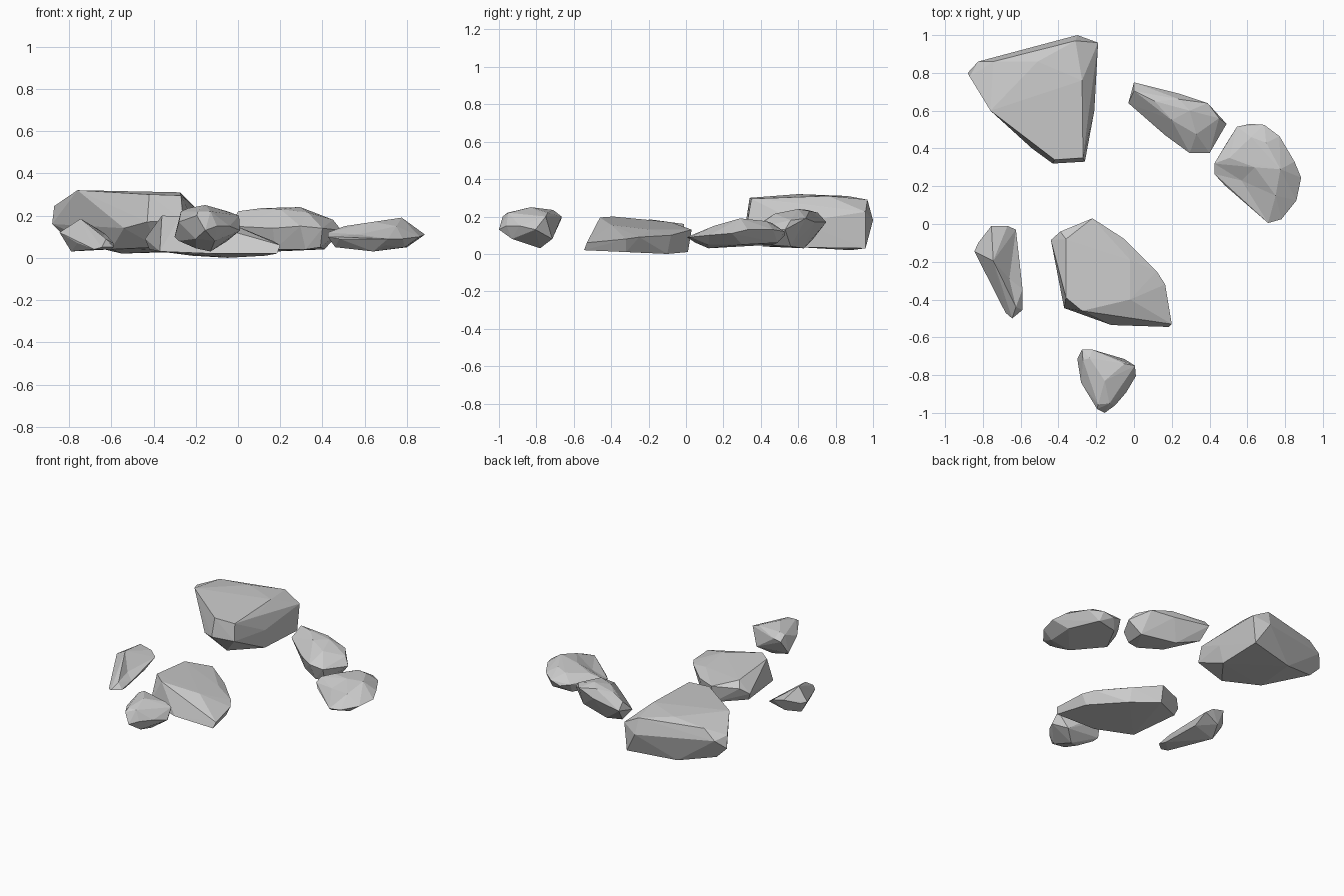
import bpy, bmesh
from mathutils import Vector


def dent(bm, point, count):
    """Replace the nearest patch of faces with a fan around a sunken point."""
    d = Vector(point)
    dist = lambda f: (f.calc_center_median() - d).length
    patch = {min(bm.faces, key=dist)}
    while len(patch) < count:
        ring = {g for f in patch for e in f.edges for g in e.link_faces} - patch
        patch.add(min(ring, key=dist))
    rim = [e.verts[:] for f in patch for e in f.edges
           if sum(g in patch for g in e.link_faces) == 1]
    bmesh.ops.delete(bm, geom=list(patch), context='FACES')
    centre = bm.verts.new(d)
    for a, b in rim:
        bm.faces.new((a, b, centre))


def rock(name, crown, girdle, base, dents=()):
    """Faceted stone: convex hull of three rough rings, with patches pushed in at the dents."""
    bm = bmesh.new()
    for p in crown + girdle + base:
        bm.verts.new(p)
    bmesh.ops.convex_hull(bm, input=bm.verts[:])
    bmesh.ops.delete(bm, geom=[v for v in bm.verts if not v.link_faces], context='VERTS')
    for point, count in dents:
        dent(bm, point, count)
    bmesh.ops.recalc_face_normals(bm, faces=bm.faces[:])
    mesh = bpy.data.meshes.new(name)
    bm.to_mesh(mesh)
    bm.free()
    bpy.context.collection.objects.link(bpy.data.objects.new(name, mesh))


# Large slab at the back left
rock("large_back_rock",
     [(-.76, .60, .32), (-.745, .86, .29), (-.51, .86, .31), (-.31, .97, .29),
      (-.275, .76, .31), (-.42, .34, .30), (-.27, .35, .295), (-.245, .55, .275)],
     [(-.88, .80, .16), (-.87, .78, .245), (-.825, .86, .22), (-.30, 1.0, .18),
      (-.19, .96, .225), (-.21, .60, .17), (-.26, .33, .18), (-.43, .32, .17), (-.54, .40, .14)],
     [(-.80, .80, .08), (-.60, .55, .04), (-.38, .42, .05), (-.225, .62, .035),
      (-.21, .96, .03), (-.55, .88, .02)])

# Broad flat stone at the front centre
rock("centre_rock",
     [(-.36, -.08, .17), (-.36, -.39, .20), (-.275, -.46, .195),
      (-.02, -.40, .155), (-.02, -.19, .13)],
     [(-.22, .03, .13), (-.05, -.08, .10), (.12, -.25, .09), (.165, -.32, .08),
      (.20, -.53, .06), (-.39, -.04, .13), (-.44, -.085, .09)],
     [(.185, -.545, .02), (-.12, -.535, .02), (-.37, -.445, .03), (-.42, -.10, .04),
      (-.22, .01, .01), (-.05, -.10, 0), (.13, -.32, .01)])

# Narrow shard on the left
rock("left_shard",
     [(-.755, -.01, .16), (-.67, -.01, .14), (-.745, -.195, .185), (-.625, -.44, .09)],
     [(-.845, -.145, .12), (-.825, -.10, .12), (-.625, -.03, .11), (-.59, -.345, .07),
      (-.59, -.455, .05), (-.76, -.31, .07)],
     [(-.645, -.50, .05), (-.68, -.47, .04), (-.79, -.16, .03), (-.74, -.05, .07),
      (-.63, -.14, .06), (-.60, -.40, .04)],
     dents=[((-.66, -.29, .095), 2)])

# Small round stone at the very front
rock("front_pebble",
     [(-.155, -.83, .25), (-.235, -.71, .235), (-.27, -.72, .22), (-.05, -.74, .22),
      (-.19, -.955, .22), (-.13, -.95, .22)],
     [(-.275, -.665, .19), (-.22, -.665, .20), (.005, -.75, .20), (.01, -.805, .13),
      (-.04, -.89, .15), (-.10, -.96, .15), (-.155, -1.0, .13), (-.195, -.98, .20),
      (-.28, -.84, .17), (-.30, -.715, .10)],
     [(-.05, -.715, .08), (-.13, -.78, .03), (-.20, -.80, .045), (-.28, -.74, .08),
      (-.20, -.93, .09), (-.11, -.93, .08)])

# Long stone at the back right
rock("back_right_rock",
     [(0, .705, .22), (.11, .65, .235), (.24, .66, .23), (.20, .55, .23),
      (.295, .60, .24), (.33, .475, .215)],
     [(0, .75, .17), (-.03, .64, .15), (.39, .64, .19), (.45, .56, .18), (.49, .53, .13),
      (.40, .375, .14), (.295, .375, .15), (.165, .47, .14), (.24, .69, .17)],
     [(.02, .68, .08), (.175, .50, .04), (.32, .41, .04), (.39, .41, .05),
      (.41, .56, .04), (.18, .63, .03)])

# Notched stone on the far right
rock("right_rock",
     [(.775, .29, .19), (.70, .43, .175), (.62, .46, .165), (.505, .35, .15),
      (.64, .30, .17), (.75, .15, .15)],
     [(.545, .515, .12), (.615, .53, .10), (.69, .525, .12), (.77, .465, .13),
      (.85, .33, .13), (.885, .245, .11), (.86, .125, .10), (.78, .025, .09),
      (.71, .005, .09), (.425, .32, .12), (.425, .265, .10), (.48, .205, .09), (.485, .42, .10)],
     [(.70, .05, .06), (.64, .12, .03), (.46, .28, .05), (.56, .47, .05),
      (.70, .49, .06), (.80, .30, .05), (.79, .12, .05)],
     dents=[((.57, .23, .11), 3)])
